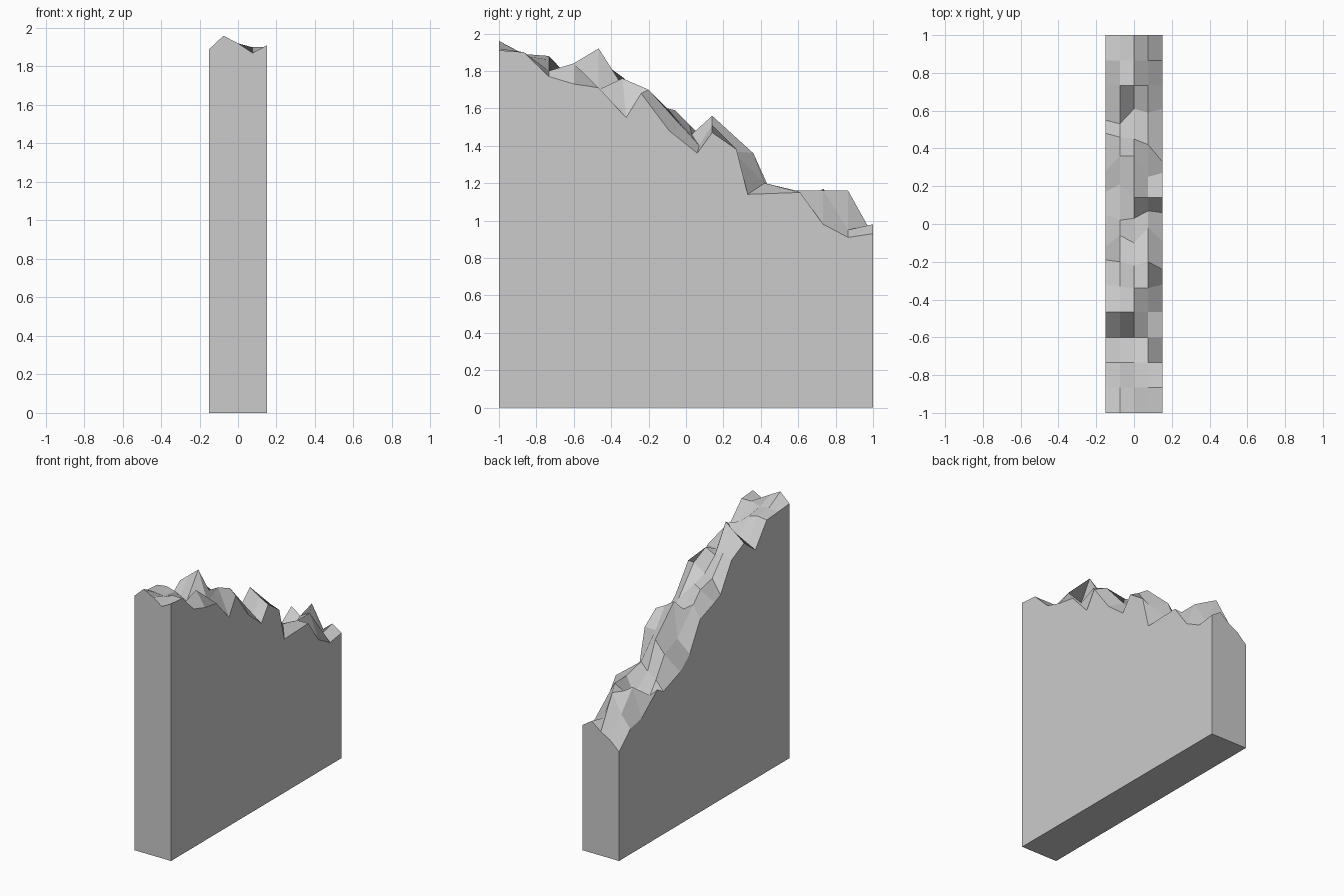
import bpy, bmesh

ROWS = 15
# One rubble line per column across the wall thickness:
# x, y of the irregular middle rows 5..12, crest heights of all 16 rows
COLUMNS = [
    (-0.15, (-.32, -.19, -.12, .05, .17, .28, .48, .55),
     (1.89, 1.88, 1.87, 1.70, 1.80, 1.73, 1.52, 1.49,
      1.43, 1.22, 1.13, 1.06, 1.10, .96, .93, .81)),
    (-0.075, (-.33, -.20, -.06, .02, .21, .36, .46, .53),
     (1.96, 1.89, 1.88, 1.70, 1.86, 1.76, 1.62, 1.59,
      1.51, 1.33, 1.27, 1.12, 1.03, 1.17, 1.02, .88)),
    (0.0, (-.34, -.22, -.10, .03, .14, .36, .45, .61),
     (1.92, 1.88, 1.86, 1.74, 1.92, 1.72, 1.63, 1.60,
      1.46, 1.56, 1.36, 1.16, 1.05, 1.12, 1.16, .92)),
    (0.075, (-.34, -.20, -.02, .07, .14, .25, .42, .59),
     (1.87, 1.90, 1.80, 1.84, 1.70, 1.76, 1.70, 1.50,
      1.40, 1.51, 1.37, 1.20, 1.16, 1.16, .95, .98)),
    (0.15, (-.32, -.24, -.09, .06, .14, .27, .33, .61),
     (1.91, 1.90, 1.77, 1.73, 1.71, 1.55, 1.68, 1.48,
      1.36, 1.47, 1.38, 1.14, 1.15, .98, .91, .93)),
]

bm = bmesh.new()

# Broken crest
grid = []
for x, middle, heights in COLUMNS:
    ys = [-1 + 2 * i / ROWS for i in range(ROWS + 1)]
    ys[5:13] = middle
    grid.append([bm.verts.new((x, y, z)) for y, z in zip(ys, heights)])
for a, b in zip(grid, grid[1:]):
    for i in range(ROWS):
        bm.faces.new((a[i], b[i], b[i + 1], a[i + 1]))

# Flat sides, ends and base
fl, fr, br, bl = [bm.verts.new((x, y, 0)) for x, y in
                  ((-.15, -1), (.15, -1), (.15, 1), (-.15, 1))]
bm.faces.new([fr, br] + grid[-1][::-1])
bm.faces.new([bl, fl] + grid[0])
bm.faces.new([fl, fr] + [c[0] for c in grid[::-1]])
bm.faces.new([br, bl] + [c[-1] for c in grid])
bm.faces.new((fl, bl, br, fr))
bmesh.ops.recalc_face_normals(bm, faces=bm.faces)

mesh = bpy.data.meshes.new("broken_wall")
bm.to_mesh(mesh)
bm.free()
wall = bpy.data.objects.new("broken_wall", mesh)
bpy.context.collection.objects.link(wall)
